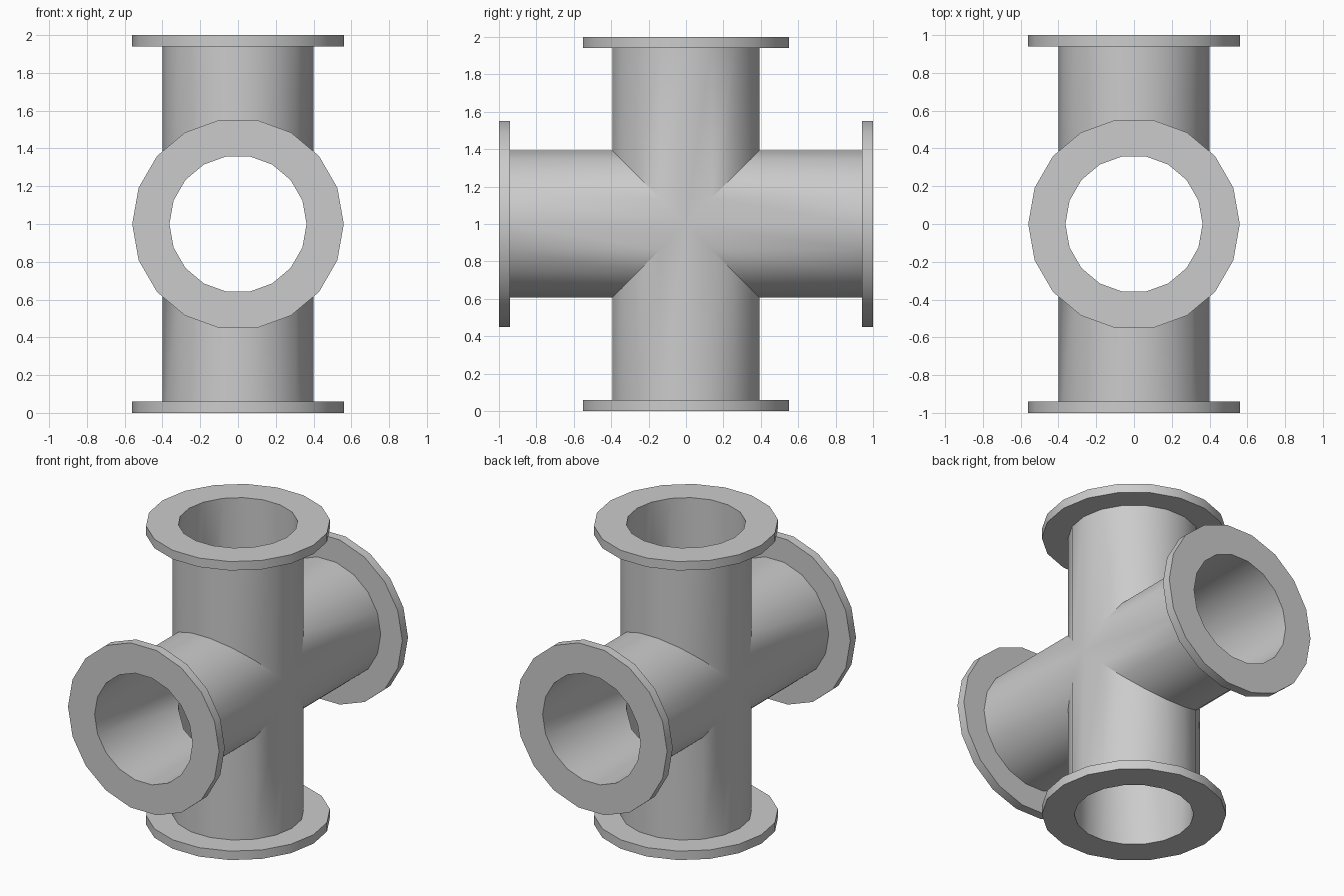
import bpy, bmesh
from math import radians, sin, cos, pi
from mathutils import Matrix

if "Cube" in bpy.data.objects:
    bpy.data.objects.remove(bpy.data.objects["Cube"])

SIDES = 18
OUTER, INNER, FLANGE = 0.40, 0.363, 0.56
LENGTH, THICK = 1.0, 0.06

# Arm profile (radius, height); height None = mitred against the neighbouring arms
PROFILE = [(OUTER, None), (OUTER, LENGTH - THICK), (FLANGE, LENGTH - THICK),
           (FLANGE, LENGTH), (INNER, LENGTH), (INNER, None)]


def add_arm(bm, rotation):
    rings = []
    for r, h in PROFILE:
        ring = []
        for i in range(SIDES):
            a = 2 * pi * i / SIDES
            x, y = r * cos(a), r * sin(a)
            z = abs(y) if h is None else h
            ring.append(bm.verts.new((x, y, z)))
        rings.append(ring)
    for lo, hi in zip(rings, rings[1:]):
        for i in range(SIDES):
            j = (i + 1) % SIDES
            bm.faces.new((lo[i], lo[j], hi[j], hi[i]))
    bmesh.ops.transform(bm, matrix=rotation, verts=[v for ring in rings for v in ring])


# Four flanged arms, welded along the mitres, inside and out
bm = bmesh.new()
for k in range(4):
    add_arm(bm, Matrix.Rotation(radians(90 * k), 4, 'X'))
bmesh.ops.remove_doubles(bm, verts=bm.verts, dist=0.0005)
bmesh.ops.recalc_face_normals(bm, faces=bm.faces)
bmesh.ops.translate(bm, verts=bm.verts, vec=(0, 0, LENGTH))

mesh = bpy.data.meshes.new("pipe_cross")
bm.to_mesh(mesh)
bm.free()
pipe = bpy.data.objects.new("pipe_cross", mesh)
bpy.context.collection.objects.link(pipe)
bpy.context.view_layer.objects.active = pipe
pipe.select_set(True)
bpy.ops.object.shade_smooth_by_angle(angle=radians(30))
